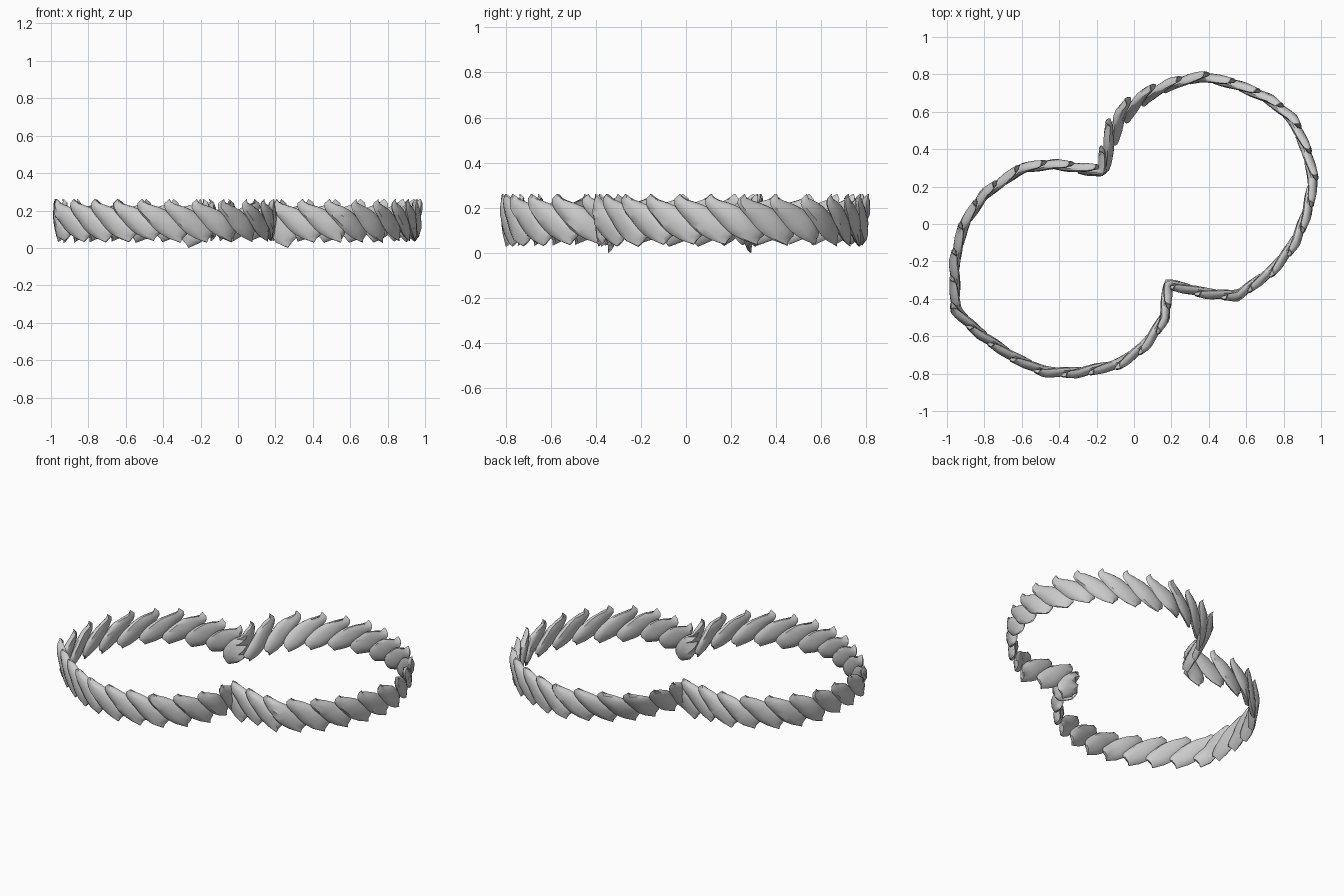
import bpy, bmesh, math, random
from mathutils import Vector

if "Cube" in bpy.data.objects:
    bpy.data.objects.remove(bpy.data.objects["Cube"])

random.seed(4)

# Centre line of the two-lobed band, clockwise from the upper notch
PATH = [Vector(p) for p in [
    (-.17, .28), (-.12, .48), (-.07, .58), (.05, .68), (.2, .75), (.37, .79), (.55, .745),
    (.72, .67), (.85, .56), (.92, .4), (.96, .24), (.925, .06), (.86, -.1),
    (.74, -.25), (.55, -.385), (.38, -.37), (.18, -.32), (.165, -.5),
    (.06, -.65), (-.08, -.75), (-.3, -.795), (-.48, -.79), (-.65, -.71),
    (-.82, -.59), (-.955, -.46), (-.96, -.2), (-.91, .0), (-.8, .16),
    (-.6, .3), (-.43, .32)]]
N = len(PATH)
LEN = [(PATH[(i + 1) % N] - PATH[i]).length for i in range(N)]
TOTAL = sum(LEN)


def at(s):
    s %= TOTAL
    for i in range(N):
        if s <= LEN[i]:
            return PATH[i].lerp(PATH[(i + 1) % N], s / LEN[i])
        s -= LEN[i]
    return PATH[0].copy()


def place(s, r, z):
    p = at(s)
    t = (at(s + .03) - at(s - .03)).normalized()
    # the band leans inward at the foot near the upper notch
    lean = .4 * max(0, 1 - (p - Vector((-.05, .55))).length / .4)
    r += lean * (z - .15)
    return (p.x - t.y * r, p.y + t.x * r, z)


def strand(bm, s0, low):
    """One slanting, pointed, lens-section strand wrapped onto the path."""
    rows, sides = 11, 10
    rings = []
    for j in range(rows):
        v = -1 + 2 * j / (rows - 1)
        w = .085 * (1 - .93 * v ** 4)
        th = .026 * math.sqrt(1 - .95 * v * v)
        z = .15 + (.1 if v > 0 else low) * v
        ring = []
        for k in range(sides):
            a = 2 * math.pi * k / sides
            u = math.cos(a)
            r = th * math.sin(a) + .014 * u * (1 if v > 0 else .8) + .008 * v
            ring.append(bm.verts.new(place(s0 + .1 * v + w * u, r, z + .012 * u * v)))
        rings.append(ring)
    for a, b in zip(rings, rings[1:]):
        for k in range(sides):
            m = (k + 1) % sides
            bm.faces.new((a[k], a[m], b[m], b[k]))
    bm.faces.new(rings[0][::-1])
    bm.faces.new(rings[-1])


# Braided band
COUNT = 40
bm = bmesh.new()
for i in range(COUNT):
    s = TOTAL * i / COUNT
    p = at(s)
    notch = min((p - PATH[0]).length, (p - PATH[16]).length)
    low = .138 if notch < .08 else .1 + random.uniform(0, .012)
    strand(bm, s, low)
bmesh.ops.recalc_face_normals(bm, faces=bm.faces)
mesh = bpy.data.meshes.new("braided_band")
bm.to_mesh(mesh)
bm.free()
band = bpy.data.objects.new("braided_band", mesh)
bpy.context.collection.objects.link(band)
bpy.context.view_layer.objects.active = band
band.select_set(True)
bpy.ops.object.shade_smooth_by_angle(angle=math.radians(40))
